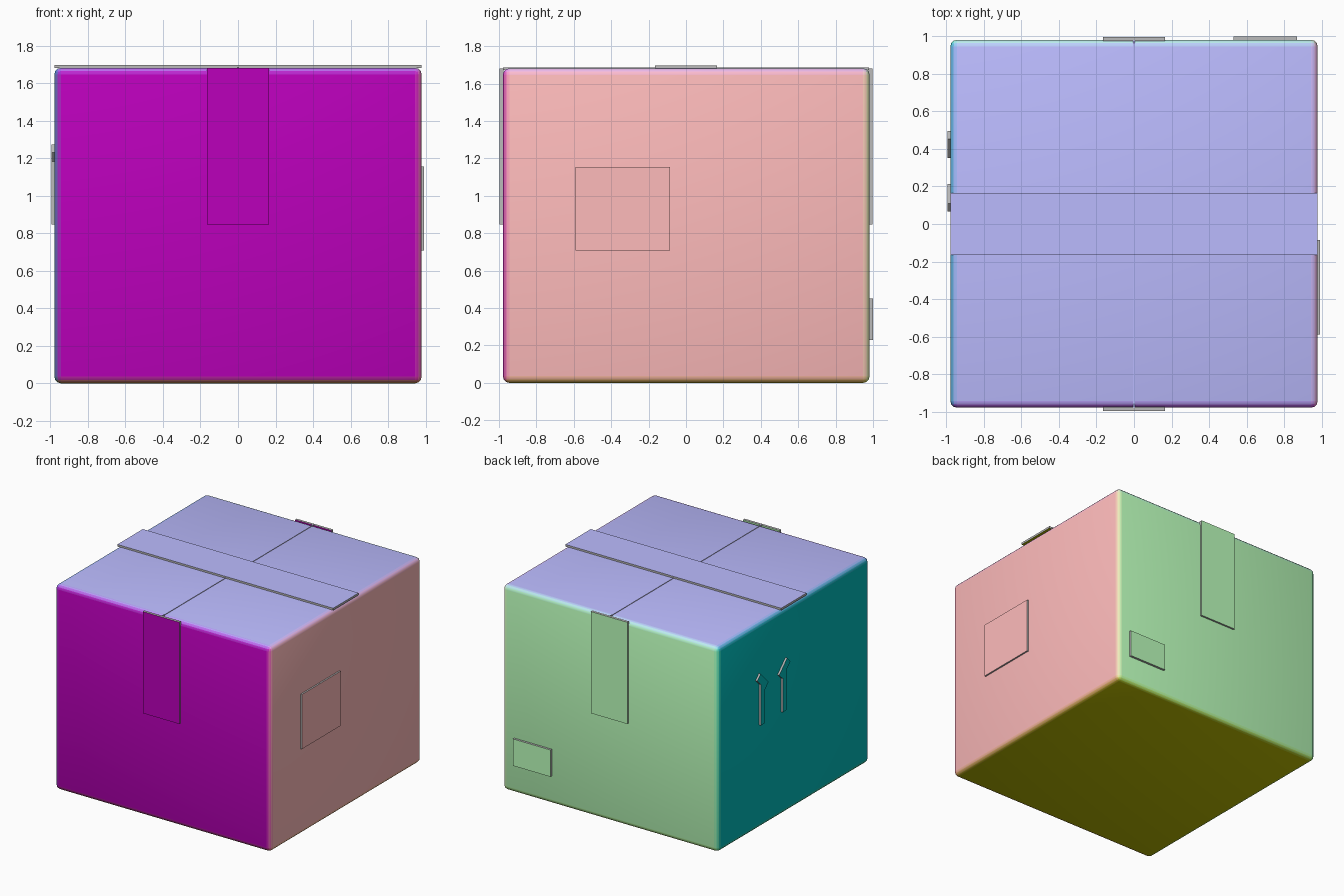
import bpy
from math import radians
from mathutils import Vector

if "Cube" in bpy.data.objects:
    bpy.data.objects.remove(bpy.data.objects["Cube"])

H = 0.979      # half width of the carton
TOP = 1.682    # carton height
mats = {}


def paint(ob, facing=None):
    """Colour faces by the way they point; thin rims of flat parts stay mid grey."""
    slots = {}
    for p in ob.data.polygons:
        n = p.normal
        if facing is not None and abs(n[facing]) < 0.9:
            n = Vector((0, 0, 0))
        col = tuple(round(0.5 + 0.5 * c, 2) for c in n)
        if col not in mats:
            mats[col] = bpy.data.materials.new("tint")
            mats[col].diffuse_color = (*col, 1)
        if col not in slots:
            slots[col] = len(slots)
            ob.data.materials.append(mats[col])
        p.material_index = slots[col]


def box(name, lo, hi, facing=None, rot_x=0.0):
    """Block between two corners, optionally turned about x; flat along axis facing."""
    centre = [(a + b) / 2 for a, b in zip(lo, hi)]
    bpy.ops.mesh.primitive_cube_add(size=1, location=centre)
    ob = bpy.context.object
    ob.name = name
    ob.scale = [b - a for a, b in zip(lo, hi)]
    bpy.ops.object.transform_apply(location=False, rotation=False, scale=True)
    ob.rotation_euler.x = rot_x
    if facing is not None:
        paint(ob, facing)
    return ob


# carton body with soft rounded edges
body = box("carton_body", (-H, -H, 0), (H, H + 0.003, TOP))
bevel = body.modifiers.new("soft_edges", 'BEVEL')
bevel.width = 0.036
bevel.segments = 3
bpy.ops.object.modifier_apply(modifier=bevel.name)
bpy.ops.object.shade_smooth_by_angle(angle=radians(40))
paint(body)

# seam between the lid flaps, and the tape across it
box("flap_seam", (-0.004, -H, TOP - 0.008), (0.004, H, TOP + 0.004), 2)
box("top_tape", (-H, -0.165, TOP - 0.002), (H, 0.165, TOP + 0.015), 2)

# tape hanging down the front and back
for name, s in (("front_tape", -1), ("back_tape", 1)):
    y0, y1 = sorted((s * 0.975, s * 0.997))
    box(name, (-0.165, y0, 0.848), (0.165, y1, TOP), 1)

# labels on the right side and the back
box("side_label", (H - 0.006, -0.59, 0.707), (0.992, -0.085, 1.155), 0)
box("back_label", (0.53, H - 0.006, 0.23), (0.87, 1.0, 0.45), 1)

# two upright marks on the left side, each a shaft with a slanted head
for i, (y, tilt) in enumerate(((0.424, 45), (0.14, -45)), 1):
    box(f"mark_shaft_{i}", (-0.994, y - 0.025, 0.848), (-H + 0.006, y + 0.025, 1.2), 0)
    box(f"mark_head_{i}", (-0.995, y - 0.073, 1.17), (-H + 0.006, y + 0.073, 1.23),
        0, radians(tilt))

for m in bpy.data.materials:
    if m.users and not m.is_grease_pencil:
        m.use_nodes = True
        m.node_tree.nodes["Principled BSDF"].inputs["Base Color"].default_value = m.diffuse_color
